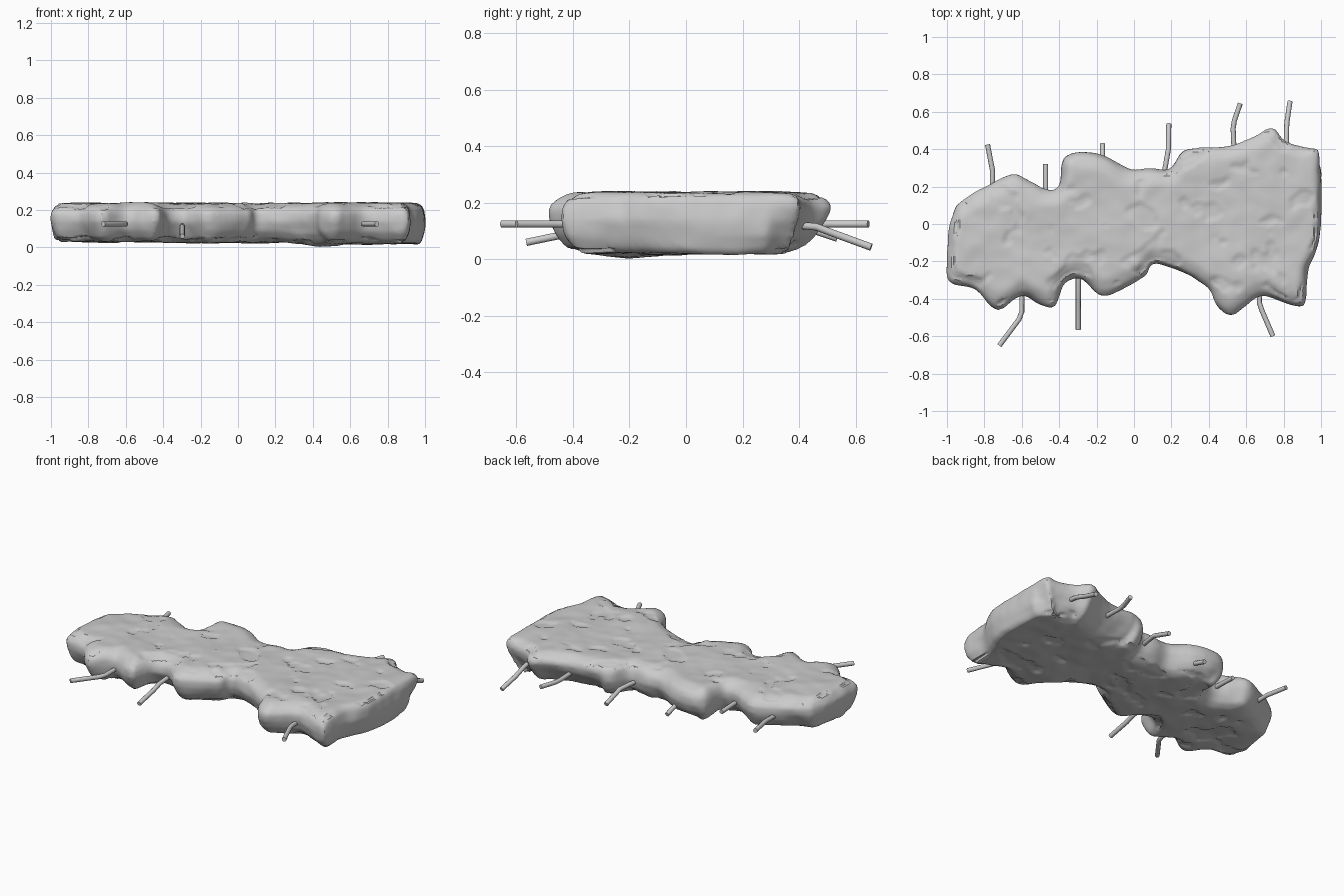
import bpy, bmesh
from mathutils import Vector, noise

if "Cube" in bpy.data.objects:
    bpy.data.objects.remove(bpy.data.objects["Cube"])

# Plan outline of the broken slab, clockwise from the left end
OUT = [(-1, -.2), (-.99, -.05), (-.965, .07), (-.93, .12), (-.76, .22), (-.64, .27), (-.55, .225),
       (-.47, .185), (-.405, .2), (-.39, .33), (-.34, .375), (-.24, .385), (-.13, .355), (-.02, .29),
       (.08, .3), (.19, .29), (.25, .385), (.35, .415), (.5, .43), (.64, .475), (.74, .52),
       (.81, .455), (.95, .41), (.995, .36), (1, 0), (.97, -.15), (.93, -.25), (.92, -.4),
       (.88, -.445), (.69, -.385), (.6, -.44), (.52, -.485), (.44, -.44), (.4, -.35), (.28, -.27),
       (.11, -.215), (.06, -.28), (-.06, -.35), (-.18, -.38), (-.28, -.29), (-.37, -.32),
       (-.42, -.44), (-.5, -.435), (-.6, -.38), (-.73, -.465), (-.85, -.35), (-.985, -.31)]


def catmull(pts, steps=4):
    res, n = [], len(pts)
    for i in range(n):
        a, b, c, d = (Vector(pts[(i + k) % n]) for k in (-1, 0, 1, 2))
        for s in range(steps):
            t = s / steps
            res.append(.5 * (2 * b + (c - a) * t + (2 * a - 5 * b + 4 * c - d) * t * t
                             + (3 * b - a - 3 * c + d) * t ** 3))
    return res


# Slab body: stacked outlines, inset more towards the top and bottom
pts = catmull(OUT)
n = len(pts)
bm = bmesh.new()
rings = []
for z, inset in [(.032, .10), (.05, .055), (.09, .018), (.14, 0), (.185, .004), (.215, .03), (.236, .085)]:
    ring = []
    for i, p in enumerate(pts):
        t = (pts[(i + 5) % n] - pts[i - 5]).normalized()
        nrm = Vector((-t.y, t.x))
        d = inset * (.35 + .65 * abs(nrm.y))
        # rear right corner leans outward at the top
        if p.x > .3 and p.y > .3:
            d += (.2 - z) * .35 if z < .2 else -.01
        wob = .012 * noise.noise(Vector((p.x * 5, p.y * 5, z * 25)))
        q = p - nrm * (d + wob * (inset > 0))
        zz = z - .006 * p.x if z < .1 else z
        ring.append(bm.verts.new((q.x, q.y, zz)))
    rings.append(ring)
for lo, hi in zip(rings, rings[1:]):
    for i in range(n):
        j = (i + 1) % n
        bm.faces.new((lo[i], lo[j], hi[j], hi[i]))
bm.faces.new(rings[0])
bm.faces.new(rings[-1])
bmesh.ops.triangulate(bm, faces=[f for f in bm.faces if len(f.verts) > 4])
bmesh.ops.recalc_face_normals(bm, faces=bm.faces)
me = bpy.data.meshes.new("slab")
bm.to_mesh(me)
bm.free()
slab = bpy.data.objects.new("slab", me)
bpy.context.collection.objects.link(slab)
bpy.context.view_layer.objects.active = slab
slab.select_set(True)
rm = slab.modifiers.new("remesh", 'REMESH')
rm.mode = 'VOXEL'
rm.voxel_size = .014
sm = slab.modifiers.new("smooth", 'SMOOTH')
sm.factor, sm.iterations = .5, 4
for name in ("remesh", "smooth"):
    bpy.ops.object.modifier_apply(modifier=name)

# Weathered surface: soft bumps, plus shallow flaked layers on the broad faces
me = slab.data
normals = [v.normal.copy() for v in me.vertices]
for v, nr in zip(me.vertices, normals):
    c = v.co.copy()
    d = .008 * noise.noise(c * 5) + .004 * noise.noise(c * 13)
    if abs(nr.z) > .75:
        f = noise.noise(Vector((c.x * 5, c.y * 8, nr.z * 3)))
        f += .4 * noise.noise(Vector((c.x * 17, c.y * 17, 5)))
        d -= .007 * min(1, max(0, (f - .22) * 12))
    v.co = c + nr * d
    if nr.z < -.5:
        low = Vector((c.x - .42, c.y + .2)).length
        v.co.z -= .018 * max(0, 1 - low / .2)
drop = min(v.co.z for v in me.vertices) - .002
if abs(drop) < .04:
    for v in me.vertices:
        if v.co.z < .1:
            v.co.z -= drop * (1 - max(0, v.co.z) / .1)
bpy.ops.object.shade_smooth_by_angle(angle=.6)


# Bent reinforcing rods sticking out of the broken edges
def rod(name, path):
    cu = bpy.data.curves.new(name, 'CURVE')
    cu.dimensions = '3D'
    cu.bevel_depth = .0135
    cu.bevel_resolution = 3
    cu.use_fill_caps = True
    sp = cu.splines.new('POLY')
    sp.points.add(len(path) - 1)
    for p, co in zip(sp.points, path):
        p.co = (*co, 1)
    bpy.context.collection.objects.link(bpy.data.objects.new(name, cu))


RODS = {
    "front_rod": [
        [(-.6, -.3, .125), (-.6, -.47, .125), (-.615, -.51, .125), (-.72, -.65, .125)],
        [(-.298, -.22, .12), (-.298, -.36, .11), (-.298, -.42, .09), (-.298, -.565, .06)],
        [(.67, -.3, .125), (.67, -.42, .125), (.685, -.465, .125), (.743, -.6, .125)]],
    "back_rod": [
        [(-.757, .12, .125), (-.757, .29, .125), (-.765, .33, .125), (-.783, .425, .125)],
        [(-.472, .1, .125), (-.472, .2, .125), (-.472, .32, .12)],
        [(-.168, .24, .12), (-.168, .35, .09), (-.168, .43, .065)],
        [(.15, .2, .125), (.168, .31, .125), (.184, .4, .12), (.186, .535, .075)],
        [(.537, .35, .125), (.53, .51, .125), (.536, .55, .125), (.568, .645, .125)],
        [(.822, .35, .125), (.815, .46, .115), (.817, .54, .085), (.834, .655, .043)]]}
for side, paths in RODS.items():
    for k, path in enumerate(paths):
        rod(f"{side}_{k + 1}", path)
